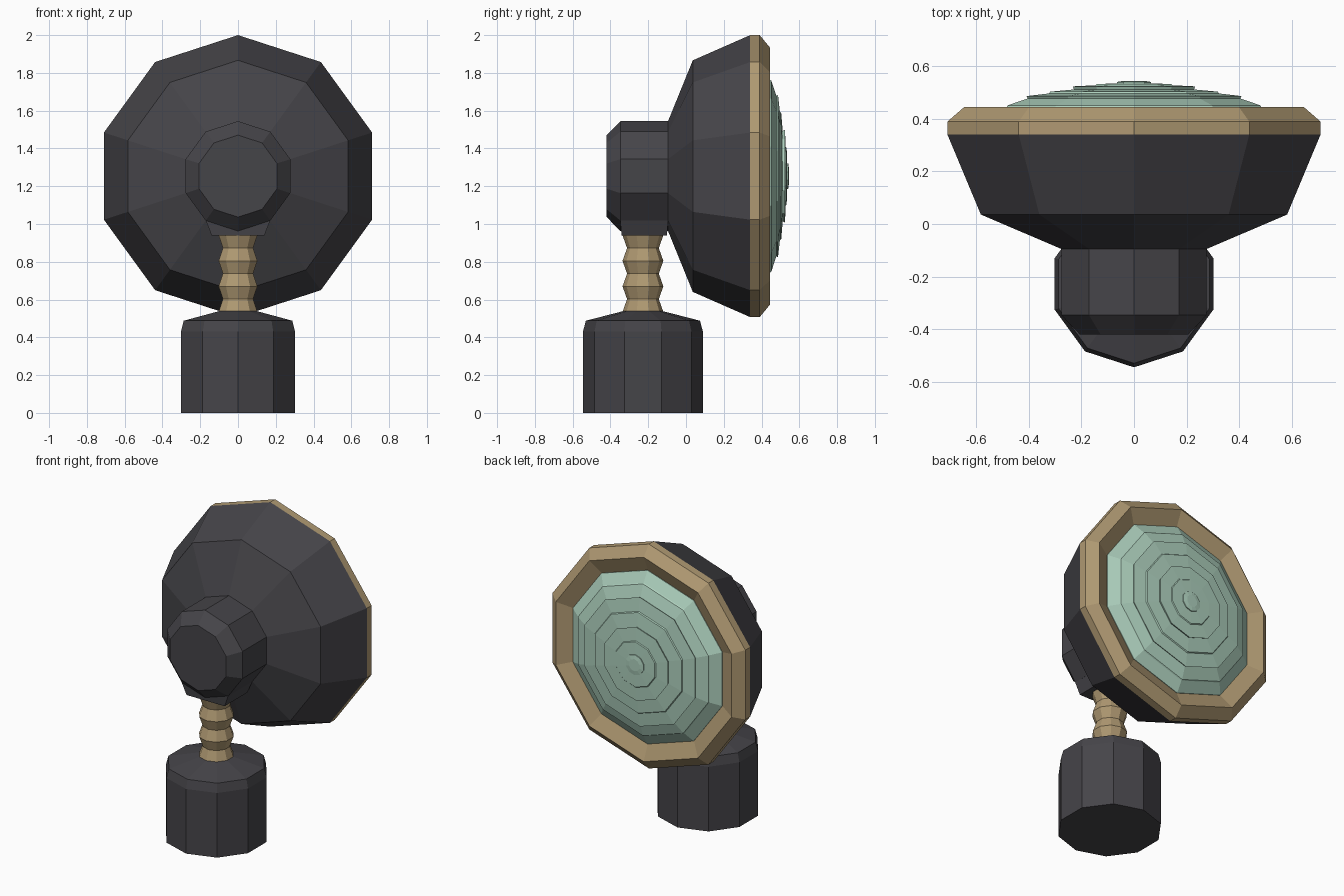
import bpy, bmesh, math

if "Cube" in bpy.data.objects:
    bpy.data.objects.remove(bpy.data.objects["Cube"], do_unlink=True)

SIDES = 10
LAMP_Z = 1.2535   # height of the lamp head's axis
STAND_Y = -0.228  # depth of the stand's axis


def make_material(name, colour):
    mat = bpy.data.materials.new(name)
    mat.use_nodes = True
    mat.diffuse_color = (*colour, 1)
    bsdf = next(n for n in mat.node_tree.nodes if n.type == 'BSDF_PRINCIPLED')
    bsdf.inputs["Base Color"].default_value = (*colour, 1)
    return mat


charcoal = make_material("charcoal metal", (0.060, 0.058, 0.066))
brass = make_material("dull brass", (0.430, 0.318, 0.168))
glass = make_material("mint glass", (0.420, 0.630, 0.510))


def finish(name, bm, mat):
    bmesh.ops.recalc_face_normals(bm, faces=bm.faces)
    mesh = bpy.data.meshes.new(name)
    bm.to_mesh(mesh)
    bm.free()
    mesh.materials.append(mat)
    obj = bpy.data.objects.new(name, mesh)
    bpy.context.collection.objects.link(obj)
    return obj


def lathe(name, profile, mat, axis):
    """Ten-sided turned solid from (radius, position along axis) pairs."""
    bm = bmesh.new()
    rings = []
    for r, t in profile:
        ring = []
        for i in range(SIDES):
            a = 2 * math.pi * i / SIDES
            s, c = r * math.sin(a), r * math.cos(a)
            co = (s, t, LAMP_Z + c) if axis == 'Y' else (s, STAND_Y - c, t)
            ring.append(bm.verts.new(co))
        rings.append(ring)
    for lo, hi in zip(rings, rings[1:]):
        for i in range(SIDES):
            j = (i + 1) % SIDES
            bm.faces.new((lo[i], lo[j], hi[j], hi[i]))
    bm.faces.new(rings[0])
    bm.faces.new(rings[-1])
    return finish(name, bm, mat)


# Stand: chamfered drum with a shallow conical top
lathe("base", [(0.3175, 0), (0.3175, 0.43), (0.302, 0.488), (0.10, 0.54)],
      charcoal, 'Z')

# Ribbed stem: alternating wide and narrow rings
stem = [(0.108 if i % 2 == 0 else 0.084, 0.535 + 0.0675 * i) for i in range(7)]
lathe("ribbed_stem", stem, brass, 'Z')

# Lamp head: hub, dish, brass rim with a sunken inner slope
lathe("hub", [(0.217, -0.42), (0.291, -0.347), (0.291, -0.09)], charcoal, 'Y')
lathe("dish", [(0.291, -0.095), (0.613, 0.036), (0.7465, 0.34)], charcoal, 'Y')
lathe("rim", [(0.7465, 0.34), (0.7465, 0.39), (0.68, 0.445), (0.575, 0.40)],
      brass, 'Y')

# Stepped lens: sloping rings separated by small risers
lens = [(0.578, 0.395), (0.578, 0.405), (0.51, 0.445), (0.505, 0.452),
        (0.425, 0.478), (0.43, 0.487), (0.34, 0.497), (0.335, 0.504),
        (0.24, 0.512), (0.245, 0.524), (0.155, 0.528), (0.15, 0.533),
        (0.068, 0.535), (0.068, 0.541), (0.04, 0.545)]
lathe("stepped_lens", lens, glass, 'Y')

# Tapered socket under the hub that receives the stem
bm = bmesh.new()
bmesh.ops.create_cube(bm, size=1)
for v in bm.verts:
    top = v.co.z > 0
    half_x, half_y = (0.171, 0.127) if top else (0.14, 0.12)
    v.co = (math.copysign(half_x, v.co.x),
            -0.221 + math.copysign(half_y, v.co.y),
            1.019 if top else 0.94)
finish("stem_socket", bm, charcoal)
